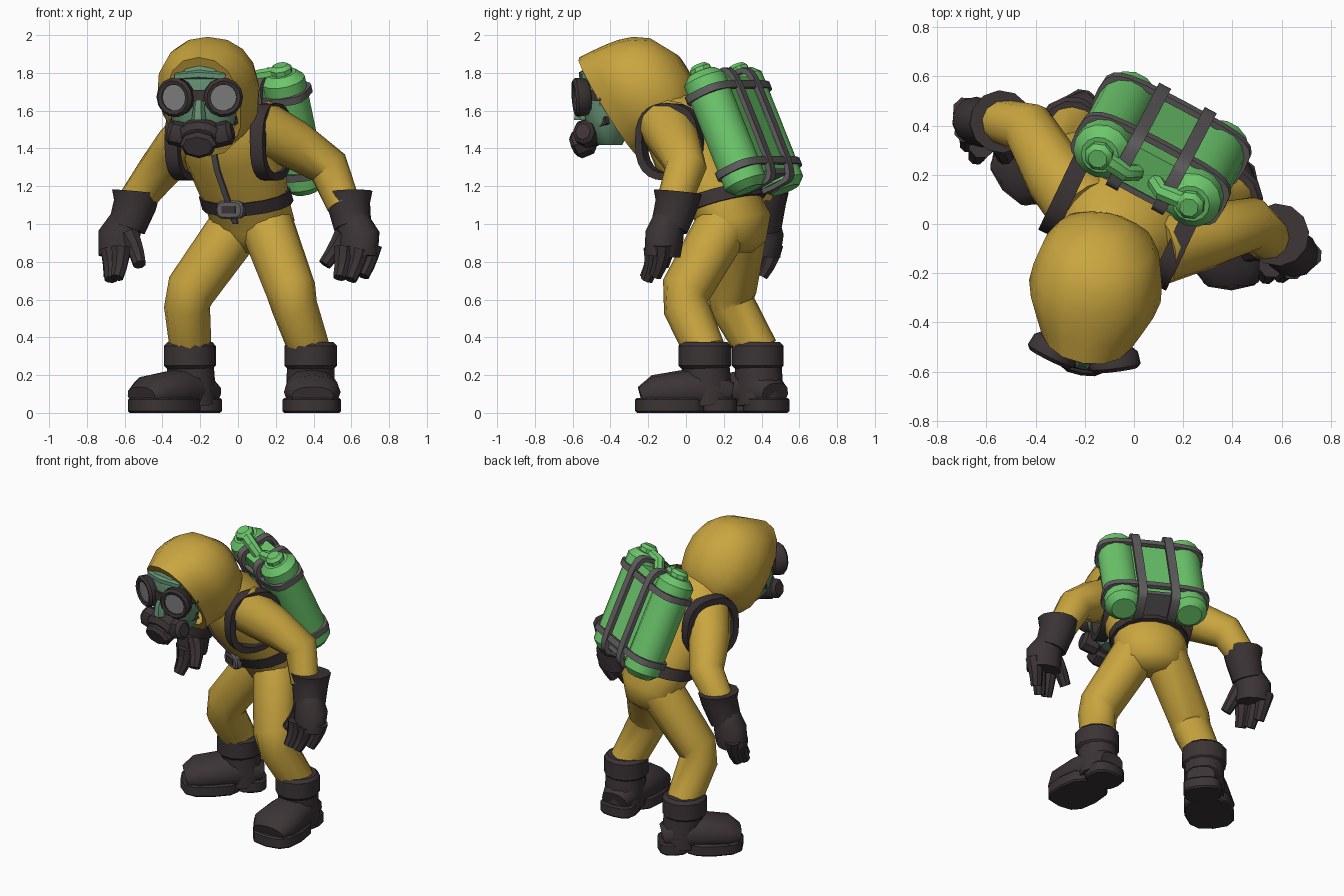
import bpy, bmesh, math
from mathutils import Matrix, Vector

cube = bpy.data.objects.get("Cube")
if cube:
    bpy.data.objects.remove(cube, do_unlink=True)


def material(name, red, green, blue):
    mat = bpy.data.materials.new(name)
    mat.use_nodes = True
    mat.diffuse_color = (red, green, blue, 1)
    shader = mat.node_tree.nodes["Principled BSDF"]
    shader.inputs["Base Color"].default_value = mat.diffuse_color
    return mat


YELLOW = material("suit_yellow", .59, .38, .05)
DARK = material("rubber_dark", .045, .034, .036)
GREEN = material("tank_green", .15, .57, .15)
SKIN = material("skin_green", .13, .28, .17)
GREY = material("strap_grey", .12, .11, .115)
LENS = material("lens_grey", .22, .22, .22)
WORLD = Matrix()
UP = Vector((0, 0, 1))
SIDES = (("left", 1), ("right", -1))
parts = []


def finish(name, bm, mat):
    bmesh.ops.recalc_face_normals(bm, faces=bm.faces)
    mesh = bpy.data.meshes.new(name)
    bm.to_mesh(mesh)
    bm.free()
    mesh.materials.append(mat)
    obj = bpy.data.objects.new(name, mesh)
    bpy.context.scene.collection.objects.link(obj)
    parts.append(obj)
    return obj


def outline(count, power):
    """Unit ellipse points; a power below 1 is squarer, a count of 4 gives a box."""
    box = count == 4
    points = []
    for i in range(count):
        angle = math.tau * (i + box / 2) / count
        pair = [fn(angle) * (math.sqrt(2) if box else 1) for fn in (math.cos, math.sin)]
        points.append([math.copysign(abs(c) ** power, c) for c in pair])
    return points


def stitch(bm, first, second):
    for j in range(len(first)):
        bm.faces.new((first[j - 1], first[j], second[j], second[j - 1]))


def sweep(name, rings, mat, space=WORLD, side=(1, 0, 0), sides=12, axis=None, power=1):
    """Loft through rings (x, y, z, radius[, depth]), square to the path or to axis."""
    turn = space.to_3x3()
    centres = [space @ Vector(ring[:3]) for ring in rings]
    bm = bmesh.new()
    loops = []
    for i, ring in enumerate(rings):
        along = turn @ Vector(axis) if axis else centres[min(i + 1, len(rings) - 1)] - centres[max(i - 1, 0)]
        along.normalize()
        u = turn @ Vector(side)
        u = (u - along * u.dot(along)).normalized()
        v = along.cross(u)
        loops.append([bm.verts.new(centres[i] + u * c * ring[3] + v * s * ring[-1])
                      for c, s in outline(sides, power)])
    for first, second in zip(loops, loops[1:]):
        stitch(bm, first, second)
    bm.faces.new(loops[0])
    bm.faces.new(loops[-1])
    return finish(name, bm, mat)


def limb(name, joints, start, end, mat, **options):
    """Round tube whose radius goes evenly from start to end."""
    step = (end - start) / (len(joints) - 1)
    return sweep(name, [(*joint, start + step * i) for i, joint in enumerate(joints)], mat, **options)


def barrel(name, bottom, top, width, depth, mat, edge=.02, **options):
    """Straight solid with chamfered ends."""
    bottom, top = Vector(bottom), Vector(top)
    inset = (top - bottom).normalized() * edge
    rings = [(*centre, width - cut, depth - cut) for centre, cut in (
        (bottom, edge), (bottom + inset, 0), (top - inset, 0), (top, edge))]
    return sweep(name, rings, mat, **options)


def bar(name, start, end, width, depth, mat, **options):
    return sweep(name, [(*start, width, depth), (*end, width, depth)], mat, sides=4, **options)


def band(name, wide, deep, height, mat, space, power, thick=.025):
    """Closed strap loop in the local XY plane."""
    bm = bmesh.new()
    corners = ((0, -.5), (0, .5), (thick, .5), (thick, -.5))
    loops = [[bm.verts.new(space @ Vector((c * (wide - d), s * (deep - d), h * height)))
              for d, h in corners] for c, s in outline(24, power)]
    for i in range(len(loops)):
        stitch(bm, loops[i - 1], loops[i])
    return finish(name, bm, mat)


def frame(origin, x, y, z):
    axes = Matrix([Vector(a).normalized() for a in (x, y, z)]).transposed().to_4x4()
    axes.translation = origin
    return axes


# Body directions and the leaning spine
ACROSS = Vector((.9, -.43, 0)).normalized()
BACK = UP.cross(ACROSS)


def spine(z):
    return Vector((.08, .27, z)) - BACK * .64 * max(0, z - 1)


# Torso and pelvis
girth = ((.85, .1), (.91, .19), (1.0, .23), (1.1, .23), (1.4, .28), (1.54, .25), (1.65, .15))
torso = sweep("torso", [(*spine(z), r, r * .77) for z, r in girth], YELLOW, side=ACROSS, sides=16)

# Zip along the front line of the torso
front = [torso.data.vertices[i * 16 + 12].co - BACK * .004 for i in (3, 4, 5)]
sweep("zip", [(*point, .016, .006) for point in front], GREY, side=ACROSS, sides=4)

# Belt and buckle
sweep("belt", [(*spine(z), .25, .21) for z in (1.1, 1.165)], DARK,
      side=ACROSS, sides=16, axis=UP - BACK * .3)
buckle = frame((-.04, 0, 1.075), ACROSS, BACK, UP)
barrel("buckle", (0, .03, 0), (0, -.02, 0), .08, .05, GREY, edge=.01, space=buckle, power=.6)
bar("buckle_centre", (0, -.02, 0), (0, -.025, 0), .04, .02, DARK, space=buckle)

# Legs
limb("left_leg", [(.15, .2, 1), (.28, 0, .65), (.3, 0, .56), (.38, .1, .33)], .145, .11, YELLOW)
limb("right_leg", [(0, .29, 1), (-.25, .24, .65), (-.27, .25, .56), (-.25, .38, .33)], .145, .11, YELLOW)


# Boots, local -Y pointing at the toe
def boot(name, x, y, toe):
    forward = Vector(toe)
    space = frame((x, y, 0), UP.cross(forward), -forward, UP)
    limb(name + "_shaft", [(0, .02, .04), (0, 0, .3)], .13, .125, DARK, space=space)
    barrel(name + "_cuff", (0, 0, .23), (0, 0, .375), .14, .14, DARK, space=space)
    sweep(name + "_foot", [(0, .14, .1, .09, .06), (0, .06, .12, .12, .11), (0, -.1, .12, .14, .11),
                           (0, -.27, .11, .15, .09), (0, -.34, .09, .11, .05)], DARK, space=space, power=.85)
    for part, middle, wide, length in (("sole", -.18, .155, .19), ("heel", .07, .12, .1)):
        barrel(f"{name}_{part}", (0, middle, 0), (0, middle, .08), wide, length, DARK,
               edge=.01, space=space, power=.7)


boot("left_boot", .385, .1, (.03, -1, 0))
boot("right_boot", -.255, .38, (-.75, -.65, 0))

# Arms
limb("left_arm", [(.1, -.1, 1.52), (.3, -.05, 1.42), (.48, 0, 1.3), (.56, -.07, 1.1)],
     .15, .09, YELLOW, side=(0, 1, 0))
limb("right_arm", [(-.2, .06, 1.5), (-.32, .2, 1.4), (-.43, .39, 1.27), (-.56, .42, 1.1)],
     .15, .09, YELLOW, side=(1, 1, 0))


# Gloves, local X pointing outward, fingers curling inward
def glove(name, origin, outward):
    space = frame(origin, ACROSS * outward, BACK, UP)
    limb(name + "_cuff", [(-.07, .04, .27), (-.065, .035, .2), (-.03, .01, .08)], .128, .1, DARK, space=space)
    sweep(name + "_palm", [(-.04, .01, .15, .08), (.01, 0, .04, .115, .1), (.01, -.01, -.07, .11, .09)],
          DARK, space=space)
    for label, x, spread, y, z in (("thumb", -.06, -.03, -.03, .05), ("first_finger", -.04, 0, -.08, -.02),
                                   ("second_finger", .04, -.01, -.05, -.03), ("third_finger", .08, -.01, .02, -.01)):
        joints = [(x + spread * j, y - .006 * j * j, z - .055 * j) for j in range(4)]
        limb(f"{name}_{label}", joints, .055, .035, DARK, space=space, sides=8)


glove("left_glove", (.63, -.11, .9), 1)
glove("right_glove", (-.62, .41, .9), -1)

# Head space: local -Y is the way the face looks
FACING = Vector((-.17, -1, 0))
HEAD = frame((-.155, -.25, 0), UP.cross(FACING), -FACING, UP)

# Hood: inside and rim of the opening, then a dome towards the back
rim, crown = Vector((0, -.16, 1.62)), Vector((0, .25, 1.82))
hood = [(*rim.lerp(crown, .3), .15, .19), (*rim, .175, .255)]
for i in range(7):
    t = i / 6
    round_off = math.sqrt(1.1 - t ** 4)
    hood.append((*rim.lerp(crown, t), (.19 + .07 * min(1, t * 3)) * round_off, .293 * round_off))
sweep("hood", hood, YELLOW, space=HEAD, axis=(0, .85, .52), sides=16, power=.9)

# Face
face = []
for i in range(7):
    angle = .35 + .4 * i
    size = math.sin(angle) ** .7
    face.append((0, -.18 - .03 * math.cos(angle), 1.64 + .24 * math.cos(angle), .18 * size, .125 * size))
sweep("face", face, SKIN, space=HEAD, axis=UP)
limb("nose", [(0, -.28, 1.69), (0, -.31, 1.62), (0, -.31, 1.55)], .02, .04, SKIN, space=HEAD, sides=6)
limb("brow", [(-.13, -.26, 1.78), (0, -.3, 1.79), (.13, -.26, 1.78)], .025, .025, SKIN,
     space=HEAD, side=UP, sides=6)

# Goggles and mask fittings, one set per side
for label, s in SIDES:
    look = Vector((.3 * s, -1, -.08)).normalized()
    eye = Vector((.112 * s, -.245, 1.675))
    for part, mat, steps in (("goggle", DARK, ((0, .08), (.02, .1), (.07, .105), (.085, .09), (.08, .07), (.06, .07))),
                             ("lens", LENS, ((.06, .071), (.07, .071)))):
        sweep(f"{label}_{part}", [(*(eye + look * d), r) for d, r in steps], mat,
              space=HEAD, axis=look, sides=14)
    sweep(label + "_goggle_strap", [(x * s, y, 1.68, .03, .012) for x, y in ((.13, -.25), (.19, -.17), (.2, -.07))],
          DARK, space=HEAD, side=UP, sides=4)
    barrel(label + "_filter", (.05 * s, -.26, 1.46), (.175 * s, -.27, 1.49), .065, .06, DARK,
           space=HEAD, side=UP, sides=8)
    bar(label + "_mask_strap", (.09 * s, -.25, 1.51), (.17 * s, -.14, 1.55), .02, .012, DARK,
        space=HEAD, side=UP)
bar("goggle_bridge", (-.04, -.3, 1.68), (.04, -.3, 1.68), .03, .02, DARK, space=HEAD, side=UP)

# Breathing mask
barrel("mask_body", (0, -.2, 1.51), (0, -.33, 1.46), .115, .075, DARK, edge=.03, space=HEAD)
barrel("mask_snout", (0, -.25, 1.45), (0, -.35, 1.41), .1, .075, DARK, space=HEAD, sides=8)

# Tank pack, local Z running up the tanks
pack_across = Vector((.88, -.47, 0))
rise = Vector((-.12, -.23, .58))
PACK = frame((.11, .305, 1.49), pack_across, rise.cross(pack_across), rise)
for label, s in SIDES:
    x = .21 * s
    barrel(label + "_tank", (x, 0, -.34), (x, 0, .34), .117, .117, GREEN, edge=.04, space=PACK, sides=14)
    barrel(label + "_valve", (x, 0, .3), (x, 0, .385), .06, .06, GREEN, space=PACK, sides=8)
    limb(label + "_valve_arm", [(x, 0, .34), (x * .4, -.02, .33), (x * .2, -.02, .27)], .04, .035, GREEN,
         space=PACK, side=(0, 1, 0), sides=8)
    band(label + "_pack_bar", .14, .335, .055, GREY,
         PACK @ frame((x / 2, 0, 0), (0, 1, 0), UP, (1, 0, 0)), .35)
    # Shoulder strap loop round the arm
    band(label + "_shoulder_strap", .185, .205, .075, DARK,
         frame(Vector((-.05, .02, 1.435)) + ACROSS * .25 * s, BACK, UP, ACROSS), .8, thick=.04)
bar("pack_core", (0, 0, -.27), (0, 0, .28), .18, .085, GREEN, space=PACK)
bar("pack_base", (0, 0, -.29), (0, 0, -.26), .1, .1, GREY, space=PACK)
for label, z in (("lower", -.22), ("upper", .22)):
    band(label + "_pack_band", .34, .13, .04, GREY, PACK @ Matrix.Translation((0, 0, z)), .5)

# Smooth shading with crisp edges
bpy.ops.object.select_all(action="DESELECT")
for obj in parts:
    obj.select_set(True)
bpy.context.view_layer.objects.active = parts[0]
bpy.ops.object.shade_smooth_by_angle(angle=math.radians(42))
